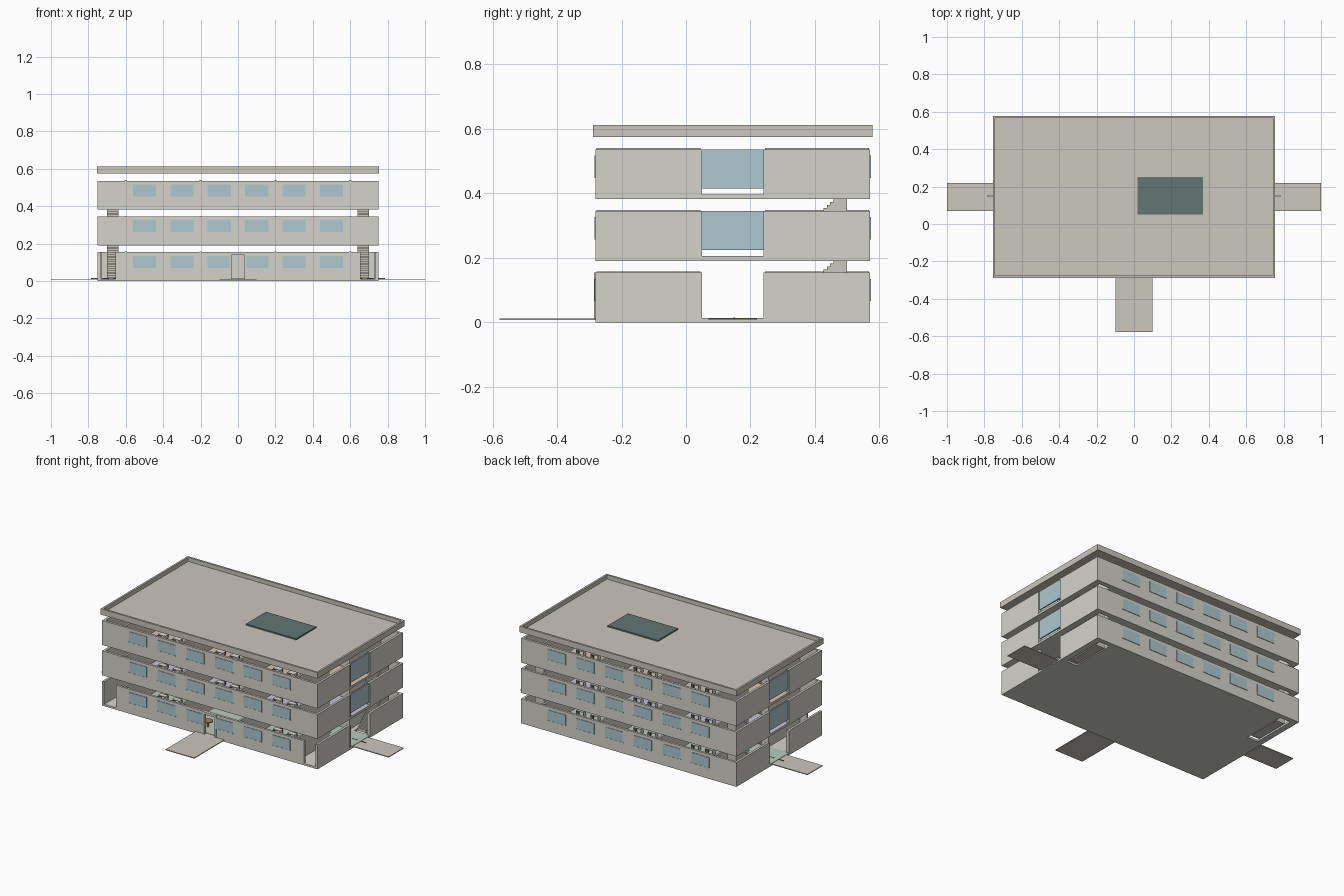
import bpy, bmesh
from mathutils import Matrix

if "Cube" in bpy.data.objects:
    bpy.data.objects.remove(bpy.data.objects["Cube"])

def mat(name, rgb):
    m = bpy.data.materials.new(name)
    m.diffuse_color = (*rgb, 1)
    m.use_nodes = True
    m.node_tree.nodes["Principled BSDF"].inputs["Base Color"].default_value = m.diffuse_color
    return m

GLASS = mat("glass", (0.42, 0.58, 0.62))
DARK = mat("dark_teal", (0.12, 0.18, 0.17))
STONE = mat("stone", (0.60, 0.57, 0.51))
WALL = mat("wall", (0.66, 0.65, 0.60))
WOOD = mat("wood", (0.35, 0.22, 0.12))
CHAIR = mat("chair", (0.12, 0.13, 0.14))
DESK = mat("desk", (0.75, 0.73, 0.68))
FLOORS = [mat("green_floor", (0.48, 0.60, 0.50)),
          mat("lavender_floor", (0.55, 0.56, 0.70)),
          mat("tan_floor", (0.68, 0.55, 0.42))]

def boxes(name, items, material, z=0, mirror=False):
    """One object from boxes given as (x0, x1, y0, y1, z0, z1)."""
    bm = bmesh.new()
    items = list(items)
    if mirror:
        items += [(-b, -a, *rest) for a, b, *rest in items]
    for x0, x1, y0, y1, z0, z1 in items:
        m = Matrix.Translation(((x0 + x1) / 2, (y0 + y1) / 2, (z0 + z1) / 2 + z))
        bmesh.ops.create_cube(bm, size=1, matrix=m @ Matrix.Diagonal((x1 - x0, y1 - y0, z1 - z0, 1)))
    me = bpy.data.meshes.new(name)
    bm.to_mesh(me)
    bm.free()
    ob = bpy.data.objects.new(name, me)
    bpy.context.collection.objects.link(ob)
    me.materials.append(material)
    return ob

X, Y0, Y1 = 0.75, -0.28, 0.57
T, H, S = 0.014, 0.154, 0.012       # wall thickness, storey height, slab thickness
C0, C1 = 0.045, 0.245               # corridor sides
STEP = 0.191                        # spacing of the separated storeys

for f in range(3):
    z, n = f * STEP, f"_{f + 1}"
    # slab with a stairwell opening at each end
    boxes("slab" + n, [(-0.635, 0.635, Y0, Y1, 0, S)], WALL, z)
    boxes("slab_ends" + n, [(0.635, X, Y0, 0.25, 0, S), (0.71, X, 0.25, 0.54, 0, S),
                            (0.635, X, 0.54, Y1, 0, S)], WALL, z, True)
    # outer walls
    fx = 0.655 if f == 0 else X
    front = [(0.045, fx, Y0, Y0 + T, S, H)] if f == 0 else [(0, fx, Y0, Y0 + T, S, H)]
    boxes("front_wall" + n, front, WALL, z, True)
    boxes("back_wall" + n, [(-X, X, Y1 - T, Y1, S, H)], WALL, z)
    boxes("end_walls" + n, [(X - T, X, Y0, C0, S, H), (X - T, X, C1, Y1, S, H)], WALL, z, True)
    boxes("end_jambs" + n, [(X - 0.02, X + 0.002, C0 - 0.006, C0 + 0.005, S, H),
                            (X - 0.02, X + 0.002, C1 - 0.005, C1 + 0.006, S, H)], WALL, z, True)
    # room partitions and corridor walls
    parts = [(x - 0.006, x + 0.006, a, b, S, H + 0.004) for x in (0.2, 0.6)
             for a, b in ((Y0 + 0.002, C0), (C1, Y1 - 0.002))]
    boxes("partitions" + n, parts, WALL, z, True)
    boxes("corridor_walls" + n, [(-0.6, 0.6, C0 - 0.008, C0, S, H),
                                 (-0.6, 0.6, C1, C1 + 0.008, S, H)], WALL, z)
    # windows with sills
    wins, sills = [], []
    for x in (0.1, 0.3, 0.5):
        for y0, y1 in ((Y0 - 0.003, Y0 + T + 0.002), (Y1 - T - 0.002, Y1 + 0.003)):
            wins.append((x - 0.062, x + 0.062, y0, y1, 0.07, 0.135))
            sills.append((x - 0.064, x + 0.064, y0 - 0.001, y1 + 0.001, 0.066, 0.07))
    boxes("windows" + n, wins, GLASS, z, True)
    boxes("window_sills" + n, sills, WALL, z, True)
    if f:
        boxes("end_windows" + n, [(X - 0.012, X - 0.004, C0, C1 - 0.004, 0.033, H)], GLASS, z, True)
    # coloured floors
    rooms = [(x - 0.19, x + 0.19, a, b) for x in (-0.4, 0, 0.4)
             for a, b in ((Y0 + T, C0 - 0.008), (C1 + 0.008, Y1 - T))]
    boxes("room_floors" + n, [(*r, S, S + 0.002) for r in rooms], FLOORS[f], z)
    boxes("corridor_floor" + n, [(-X, X, C0, C1, S, S + 0.002)], FLOORS[f], z)
    # desks, chairs and doors
    tops, chairs, doors = [], [], []
    for x0, x1, y0, y1 in rooms:
        front_room = y0 < 0
        wy = C0 - 0.009 if front_room else C1 - 0.001
        doors.append((x0 + 0.03, x0 + 0.08, wy, wy + 0.01, S, 0.12))
        if f == 0 and front_room and x0 < 0 < x1:
            continue
        for i in range(3):
            for j in range(3):
                cx, cy = x0 + 0.1 + i * 0.1, y0 + 0.06 + j * 0.08
                tops += [(cx - 0.025, cx + 0.025, cy - 0.015, cy + 0.015, 0.043, 0.047),
                         (cx - 0.024, cx - 0.021, cy - 0.013, cy + 0.013, S, 0.043),
                         (cx + 0.021, cx + 0.024, cy - 0.013, cy + 0.013, S, 0.043)]
                chairs += [(cx - 0.01, cx + 0.01, cy + 0.02, cy + 0.038, S + 0.012, S + 0.017),
                           (cx - 0.01, cx + 0.01, cy + 0.036, cy + 0.039, S, 0.055)]
    boxes("desks" + n, tops, DESK, z)
    boxes("chairs" + n, chairs, CHAIR, z)
    boxes("room_doors" + n, doors, WOOD, z)
    # solid stairs rising to the next storey
    if f < 2:
        k, rise = 20, STEP / 20
        steps = [(0.64, 0.70, 0.275 + i * 0.0101, 0.275 + (i + 1) * 0.0101 if i < k - 1 else 0.50,
                  0.002, S + (i + 1) * rise - 0.001) for i in range(k)]
        boxes("stairs" + n, steps, STONE, z, True)

# roof slab, parapet and skylight
RX, RA, RB = 0.755, -0.288, 0.578
boxes("roof_slab", [(-RX, RX, RA, RB, 0.575, 0.586)], STONE)
boxes("parapet", [(-RX, RX, RA, RA + 0.012, 0.586, 0.612), (-RX, RX, RB - 0.012, RB, 0.586, 0.612),
                  (-RX, -RX + 0.012, RA + 0.012, RB - 0.012, 0.586, 0.612),
                  (RX - 0.012, RX, RA + 0.012, RB - 0.012, 0.586, 0.612)], STONE)
boxes("skylight", [(0.02, 0.37, 0.05, 0.25, 0.586, 0.594)], DARK)

# paths and guide line through the corridor
boxes("front_path", [(-0.1, 0.1, -0.578, Y0, 0.007, 0.012)], STONE)
boxes("side_paths", [(X, 1.0, 0.07, 0.22, 0.007, 0.012)], STONE, 0, True)
boxes("guide_line", [(0.03 + i * 0.06, 0.065 + i * 0.06, 0.148, 0.152, 0.012, 0.0155)
                     for i in range(13)], CHAIR, 0, True)

# front doorway frame
boxes("door_frame", [(0.036, 0.046, Y0 - 0.005, Y0 + T, S, 0.15)], WALL, 0, True)
boxes("door_header", [(-0.046, 0.046, Y0 - 0.006, Y0 + T, 0.138, H)], WALL)

# round table in the entrance hall
bpy.ops.mesh.primitive_cylinder_add(vertices=24, radius=0.028, depth=0.006, location=(-0.075, -0.19, 0.05))
bpy.context.object.name = "round_table"
bpy.context.object.data.materials.append(WOOD)
bpy.ops.mesh.primitive_cylinder_add(vertices=12, radius=0.006, depth=0.036, location=(-0.075, -0.19, 0.03))
bpy.context.object.name = "table_leg"
bpy.context.object.data.materials.append(WOOD)
